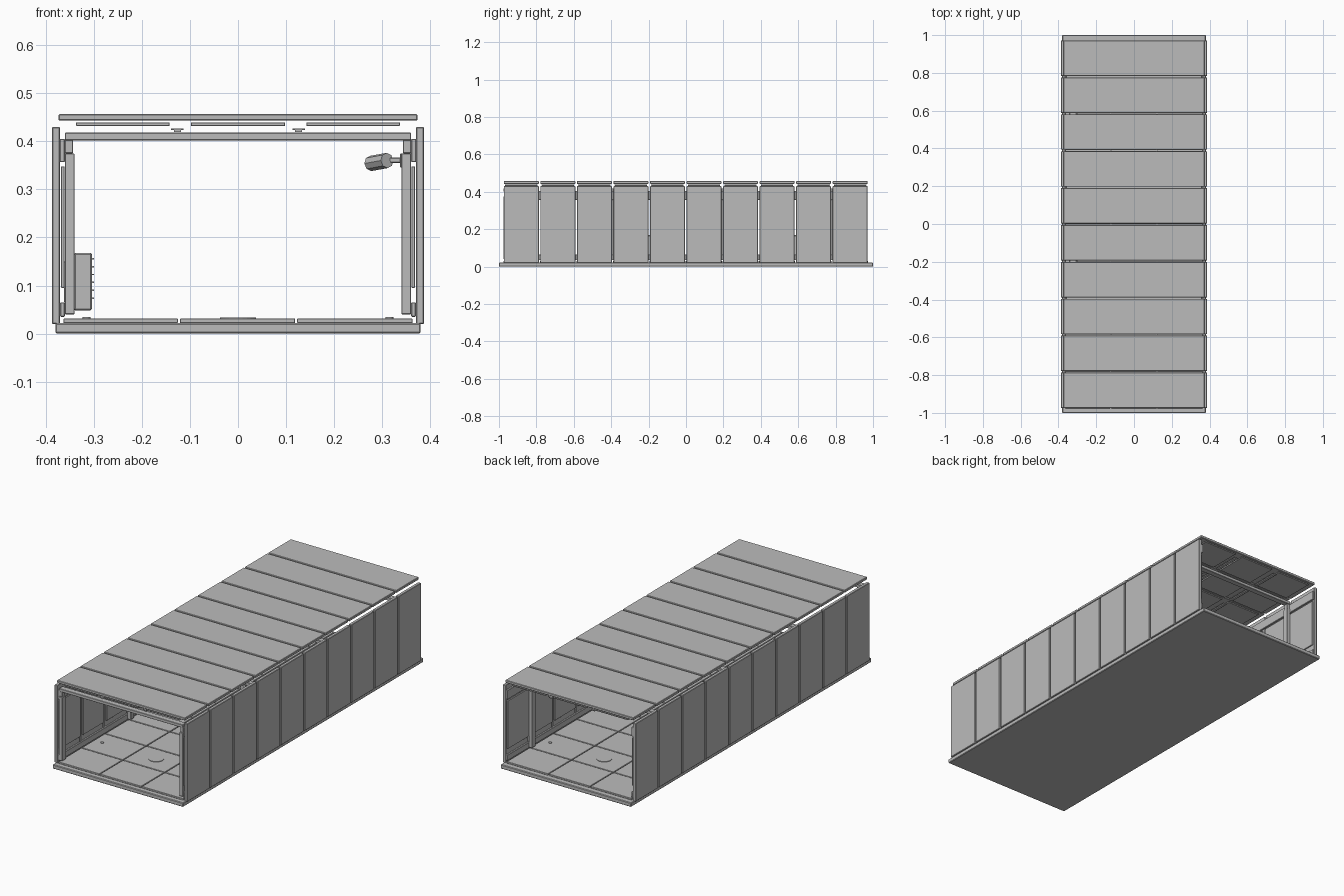
import bpy
import math

if "Cube" in bpy.data.objects:
    bpy.data.objects.remove(bpy.data.objects["Cube"])

grey = bpy.data.materials.new("panel grey")
grey.diffuse_color = (0.5, 0.5, 0.5, 1)
grey.use_nodes = True
grey.node_tree.nodes["Principled BSDF"].inputs["Base Color"].default_value = grey.diffuse_color

PITCH = 0.1953
START = -0.978
COUNT = 10


def finish(ob, name, bevel):
    ob.name = name
    ob.data.materials.append(grey)
    if bevel:
        mod = ob.modifiers.new("edge", 'BEVEL')
        mod.width = bevel
        mod.segments = 1
    return ob


def box(name, x, y, z, bevel=0.0015):
    """Box from (min, max) ranges on each axis."""
    mid = [(a + b) / 2 for a, b in (x, y, z)]
    bpy.ops.mesh.primitive_cube_add(size=1, location=mid)
    ob = bpy.context.object
    ob.scale = [b - a for a, b in (x, y, z)]
    bpy.ops.object.transform_apply(location=False, rotation=False, scale=True)
    return finish(ob, name, bevel)


def pair(name, x, y, z, bevel=0.0015):
    """The same box on the right and left sides."""
    box(name + "_right", x, y, z, bevel)
    box(name + "_left", (-x[1], -x[0]), y, z, bevel)


def cyl(name, r, depth, loc, rot=(0, 0, 0), sides=16):
    bpy.ops.mesh.primitive_cylinder_add(vertices=sides, radius=r, depth=depth,
                                        location=loc, rotation=rot)
    return finish(bpy.context.object, name, 0)


def span(i, gap):
    return (START + i * PITCH + gap / 2, START + (i + 1) * PITCH - gap / 2)


# base slab
box("base_slab", (-0.38, 0.38), (-1, 1), (0, 0.022), 0.003)

# repeating cladding bays
for i in range(COUNT):
    wide, inner = span(i, 0.008), span(i, 0.022)
    box("roof_panel", (-0.373, 0.373), wide, (0.443, 0.457), 0.002)
    pair("outer_wall", (0.370, 0.387), wide, (0.02, 0.43), 0.002)
    pair("inner_wall", (0.361, 0.368), inner, (0.095, 0.348), 0.001)
    for a, b in ((-0.363, -0.125), (-0.121, 0.119), (0.123, 0.363)):
        box("floor_tile", (a, b), span(i, 0.005), (0.022, 0.031), 0.001)
    for a, b in ((-0.337, -0.142), (-0.098, 0.098), (0.142, 0.337)):
        box("ceiling_tile", (a, b), inner, (0.432, 0.439), 0.001)
    # slim ceiling lamps between the tile rows
    for s in (-1, 1):
        x = 0.126 * s
        lamp = span(i, 0.05)
        box("lamp_plate", (x - 0.013, x + 0.013), lamp, (0.423, 0.427), 0.001)
        box("lamp_strip", (x - 0.007, x + 0.007), lamp, (0.419, 0.423), 0)

# long service rails along both walls
pair("upper_rail", (0.360, 0.371), (-0.97, 0.97), (0.357, 0.405))
pair("lower_rail", (0.360, 0.370), (-0.97, 0.97), (0.035, 0.065))

# structural frames, one every three bays
for k in range(4):
    yc = START + k * 3 * PITCH + (0.018 if k == 0 else 0)
    y = (yc - 0.015, yc + 0.015)
    pair("frame_post", (0.340, 0.360), y, (0.04, 0.375))
    pair("frame_bracket", (0.343, 0.360), (yc - 0.011, yc + 0.011), (0.375, 0.404))
    box("frame_beam", (-0.36, 0.36), y, (0.402, 0.418))

# control cabinets on the left wall
for yc in (-0.195, 0.585):
    box("cabinet", (-0.341, -0.304), (yc - 0.06, yc + 0.06), (0.048, 0.168), 0.003)
    box("cabinet_mount", (-0.362, -0.341), (yc - 0.045, yc + 0.045), (0.065, 0.15))
    for j in range(6):
        z = 0.072 + j * 0.0165
        box("vent_slat", (-0.304, -0.299), (yc - 0.035, yc + 0.035), (z, z + 0.003), 0)

# wall mounted spotlight
box("spotlight_arm", (0.31, 0.345), (-0.395, -0.383), (0.355, 0.366))
cyl("spotlight_head", 0.016, 0.06, (0.293, -0.375, 0.357),
    (math.radians(84), 0, math.radians(35)), 8)
box("spotlight_mount", (0.337, 0.342), (-0.403, -0.375), (0.345, 0.375))

# floor fittings
for yc in (-0.68, 0.1, 0.68):
    cyl("floor_drain", 0.037, 0.003, (0, yc, 0.0318), sides=24)
    for s in (-1, 1):
        cyl("floor_stud", 0.008, 0.004, (0.315 * s, yc, 0.0325))
